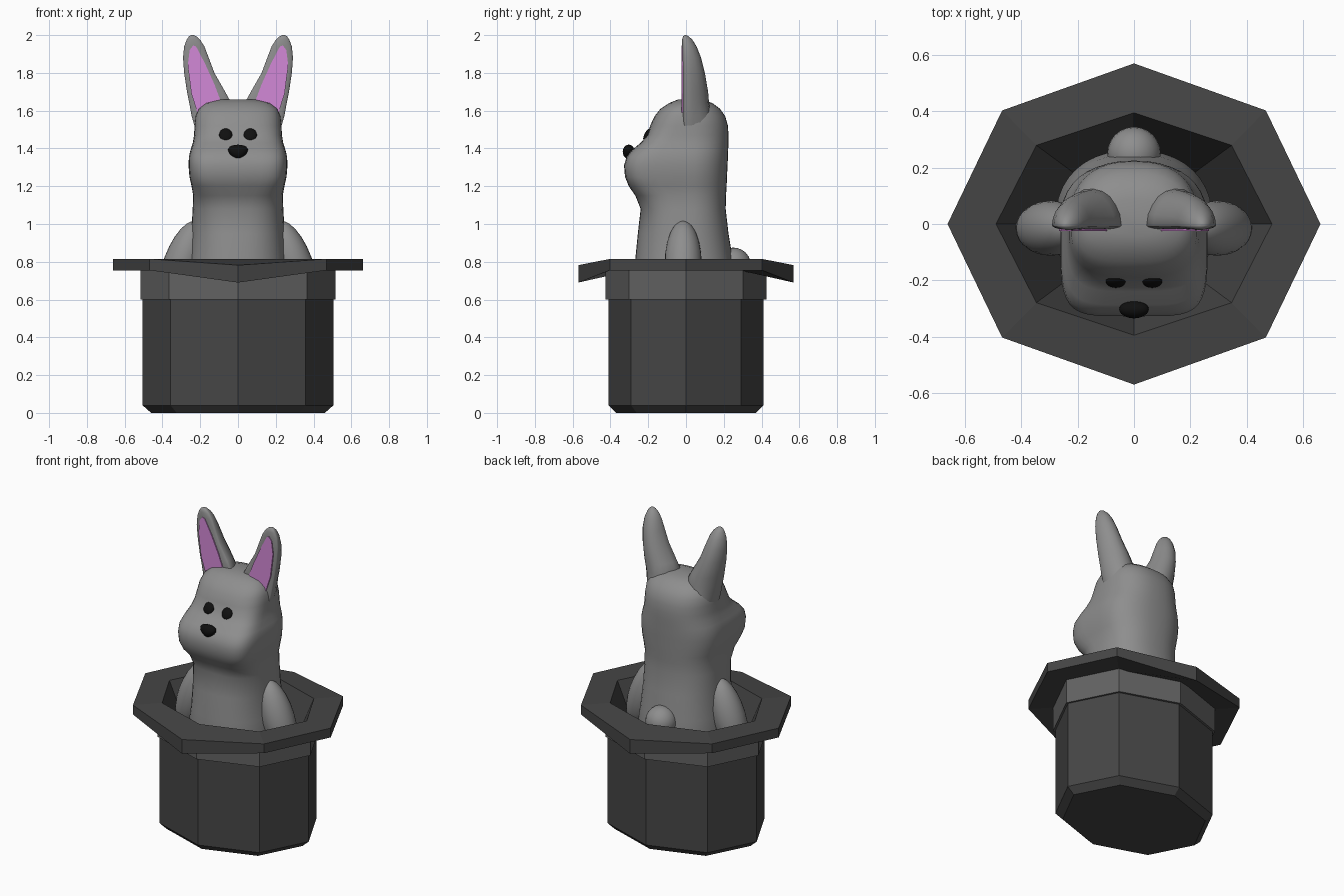
import bpy, bmesh
from math import sin, cos, pi, radians
from mathutils import Matrix

if "Cube" in bpy.data.objects:
    bpy.data.objects.remove(bpy.data.objects["Cube"])


def material(name, rgb):
    m = bpy.data.materials.new(name)
    m.diffuse_color = (*rgb, 1)
    m.use_nodes = True
    m.node_tree.nodes["Principled BSDF"].inputs["Base Color"].default_value = m.diffuse_color
    return m


DARK = material("hat_felt", (0.06, 0.06, 0.06))
BAND = material("band_grey", (0.12, 0.12, 0.12))
BLACK = material("black", (0.005, 0.005, 0.005))
PINK = material("pink", (0.65, 0.25, 0.68))
FUR = material("fur", (0.27, 0.27, 0.27))


def finish(name, bm, mat, smooth=None):
    bmesh.ops.recalc_face_normals(bm, faces=bm.faces[:])
    me = bpy.data.meshes.new(name)
    bm.to_mesh(me)
    bm.free()
    ob = bpy.data.objects.new(name, me)
    bpy.context.collection.objects.link(ob)
    me.materials.append(mat)
    if smooth:
        bpy.ops.object.select_all(action='DESELECT')
        ob.select_set(True)
        bpy.context.view_layer.objects.active = ob
        bpy.ops.object.shade_smooth_by_angle(angle=radians(smooth))
    return ob


def loft(name, rings, mat, caps=(True, True), smooth=None):
    bm = bmesh.new()
    vs = [[bm.verts.new(p) for p in r] for r in rings]
    n = len(vs[0])
    for a, b in zip(vs, vs[1:]):
        for i in range(n):
            j = (i + 1) % n
            bm.faces.new((a[i], a[j], b[j], b[i]))
    if caps[0]:
        bm.faces.new(vs[0])
    if caps[1]:
        bm.faces.new(vs[-1])
    return finish(name, bm, mat, smooth)


def octagon(rx, ry, z, drop=0):
    # the front and back corners can be bent down by drop
    return [(rx * cos(k * pi / 4), ry * sin(k * pi / 4), z - (drop if k in (2, 6) else 0))
            for k in range(8)]


def oval(hw, front, back, nf, nb, z, n=40):
    # rounded-box ring with separate front and back depth and squareness
    pts = []
    for k in range(n):
        c, s = cos(2 * pi * k / n), sin(2 * pi * k / n)
        e, d = (2 / nb, back) if s >= 0 else (2 / nf, front)
        x = hw * abs(c) ** e * (1 if c > 0 else -1)
        y = d * abs(s) ** e * (1 if s > 0 else -1)
        pts.append((x, y, z))
    return pts


def ball(name, loc, scale, mat, rot=(0, 'X'), taper=0, seg=24):
    bm = bmesh.new()
    bmesh.ops.create_uvsphere(bm, u_segments=seg, v_segments=seg // 2, radius=1)
    for v in bm.verts:
        v.co.x *= 1 + taper * v.co.z
    m = (Matrix.Translation(loc) @ Matrix.Rotation(rot[0], 4, rot[1])
         @ Matrix.Diagonal((*scale, 1)))
    bmesh.ops.transform(bm, matrix=m, verts=bm.verts[:])
    return finish(name, bm, mat, 60)


# Hat: body, band and bent brim with sloping inside
loft("hat_body", [octagon(0.46, 0.37, 0), octagon(0.505, 0.41, 0.04),
                  octagon(0.505, 0.41, 0.6)], DARK, (True, False))
loft("hat_band", [octagon(0.50, 0.405, 0.6), octagon(0.517, 0.425, 0.6),
                  octagon(0.517, 0.425, 0.76)], BAND, (False, False))
loft("hat_brim", [octagon(0.50, 0.40, 0.755), octagon(0.662, 0.57, 0.755, 0.065),
                  octagon(0.662, 0.57, 0.815, 0.033), octagon(0.49, 0.395, 0.815),
                  octagon(0.28, 0.24, 0.35)], DARK, (False, True))

# Rabbit body and head: z, half width, front y, back y, squareness front and back
BODY = [
    (0.45, 0.25, 0.25, 0.24, 2.3, 2.3), (0.65, 0.28, 0.28, 0.262, 2.3, 2.3),
    (0.80, 0.258, 0.27, 0.25, 2.3, 2.3), (0.95, 0.247, 0.255, 0.225, 2.4, 2.3),
    (1.08, 0.24, 0.24, 0.21, 2.8, 2.4), (1.15, 0.237, 0.268, 0.212, 3.5, 2.4),
    (1.20, 0.246, 0.303, 0.215, 4.5, 2.4), (1.25, 0.257, 0.323, 0.217, 5, 2.4),
    (1.31, 0.262, 0.328, 0.22, 5, 2.4), (1.355, 0.26, 0.315, 0.222, 5, 2.4),
    (1.39, 0.252, 0.288, 0.223, 4.5, 2.4), (1.43, 0.239, 0.24, 0.225, 4, 2.4),
    (1.47, 0.233, 0.205, 0.225, 3.5, 2.4), (1.52, 0.23, 0.19, 0.222, 3, 2.4),
    (1.57, 0.225, 0.167, 0.208, 2.8, 2.4), (1.61, 0.208, 0.135, 0.18, 2.8, 2.4),
    (1.64, 0.17, 0.09, 0.14, 2.6, 2.4), (1.658, 0.10, 0.045, 0.09, 2.4, 2.4),
]
loft("rabbit_body", [oval(w, f, b, nf, nb, z) for z, w, f, b, nf, nb in BODY], FUR, smooth=60)
ball("tail", (0, 0.25, 0.78), (0.095, 0.095, 0.095), FUR)

# Ears: z, inner x, outer x, back y
EAR = [(1.50, 0.08, 0.225, 0.14), (1.57, 0.05, 0.245, 0.132), (1.64, 0.035, 0.258, 0.122),
       (1.70, 0.068, 0.27, 0.117), (1.80, 0.125, 0.285, 0.10), (1.88, 0.155, 0.291, 0.08),
       (1.94, 0.178, 0.285, 0.056), (1.975, 0.20, 0.272, 0.034), (1.993, 0.22, 0.26, 0.015),
       (2.0, 0.235, 0.247, 0.002)]
INNER = [(0.238, 1.945), (0.222, 1.94), (0.175, 1.85), (0.125, 1.74), (0.095, 1.66),
         (0.12, 1.59), (0.215, 1.59), (0.247, 1.69), (0.266, 1.84), (0.256, 1.92)]

for side, s in (("left", -1), ("right", 1)):
    rings = []
    for z, a, b, back in EAR:
        c, h = (a + b) / 2, (b - a) / 2
        ring = []
        for k in range(20):
            t = 2 * pi * k / 20
            # domed back, nearly flat front
            depth = (back + 0.005) if sin(t) > 0 else 0.016 * min(1, h / 0.03)
            ring.append((s * (c + h * cos(t)), -0.005 + depth * sin(t), z))
        rings.append(ring)
    loft("ear_" + side, rings, FUR, smooth=60)
    # Pink inner ear panel
    loft("inner_ear_" + side, [[(s * x, y, z) for x, z in INNER] for y in (-0.005, -0.024)], PINK)
    # Arm, eye
    ball("arm_" + side, (s * 0.295, -0.015, 0.79), (0.1, 0.098, 0.24), FUR,
         (-s * radians(20), 'Y'))
    ball("eye_" + side, (s * 0.065, -0.203, 1.472), (0.035, 0.017, 0.038), BLACK, (-0.5, 'X'))

# Nose
ball("nose", (0, -0.303, 1.382), (0.05, 0.032, 0.038), BLACK, taper=0.35)
